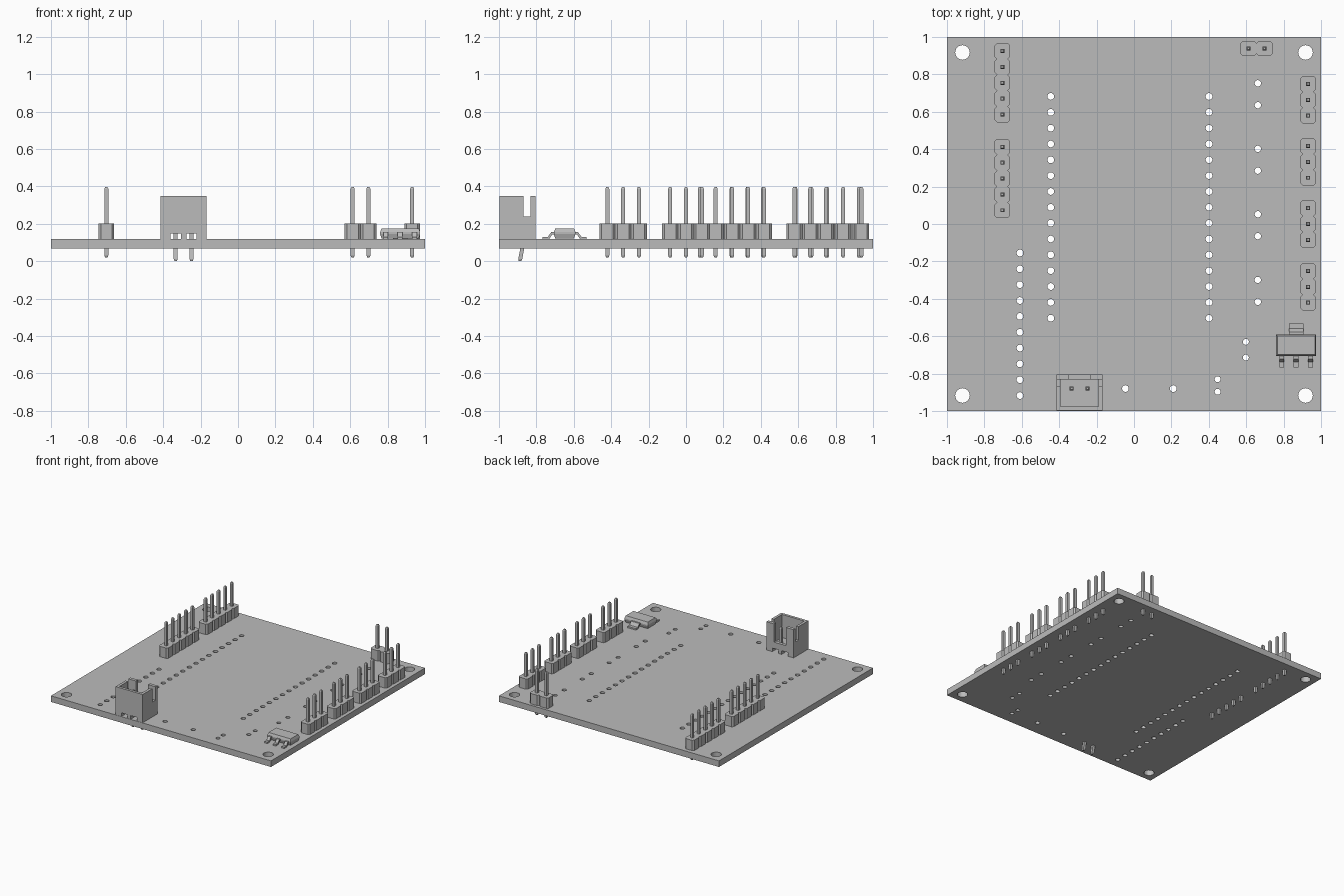
import bpy, bmesh, math
from mathutils import Matrix, Vector

cube = bpy.data.objects.get("Cube")
if cube:
    bpy.data.objects.remove(cube, do_unlink=True)

grey = bpy.data.materials.new("plain grey")
grey.use_nodes = True
COLOUR = (0.5, 0.5, 0.5, 1)
grey.diffuse_color = COLOUR
grey.node_tree.nodes["Principled BSDF"].inputs["Base Color"].default_value = COLOUR

PITCH = 0.0847
BOTTOM, TOP = 0.068, 0.118   # board faces


def finish(name, bm):
    bmesh.ops.recalc_face_normals(bm, faces=bm.faces)
    me = bpy.data.meshes.new(name)
    bm.to_mesh(me)
    bm.free()
    me.materials.append(grey)
    ob = bpy.data.objects.new(name, me)
    bpy.context.collection.objects.link(ob)
    return ob


def add_box(bm, x0, x1, y0, y1, z0, z1):
    m = (Matrix.Translation(((x0 + x1) / 2, (y0 + y1) / 2, (z0 + z1) / 2))
         @ Matrix.Diagonal((x1 - x0, y1 - y0, z1 - z0, 1)))
    bmesh.ops.create_cube(bm, size=1, matrix=m)


def add_prism(bm, points, offset):
    """Extrude a flat outline along an offset."""
    face = bm.faces.new([bm.verts.new(p) for p in points])
    ext = bmesh.ops.extrude_face_region(bm, geom=[face], use_keep_orig=True)
    verts = [v for v in ext["geom"] if isinstance(v, bmesh.types.BMVert)]
    bmesh.ops.translate(bm, verts=verts, vec=Vector(offset))


def add_loft(bm, sections):
    """Rectangular sections: centre x, centre y, z, half width, half depth."""
    rings = [[bm.verts.new((x + sx * w, y + sy * d, z))
              for sx, sy in ((-1, -1), (1, -1), (1, 1), (-1, 1))]
             for x, y, z, w, d in sections]
    for a, b in zip(rings, rings[1:]):
        for i in range(4):
            j = (i + 1) % 4
            bm.faces.new((a[i], a[j], b[j], b[i]))
    bm.faces.new(rings[0][::-1])
    bm.faces.new(rings[-1])


def cut(ob, cutter):
    mod = ob.modifiers.new("cut", "BOOLEAN")
    mod.operation = "DIFFERENCE"
    mod.solver = "EXACT"
    mod.object = cutter
    cutter.hide_render = True
    cutter.hide_viewport = True


# Circuit board with drilled holes
bm = bmesh.new()
add_box(bm, -1, 1, -1, 1, BOTTOM, TOP)
board = finish("board", bm)

holes = [(sx * 0.917, sy * 0.917, 0.039) for sx in (-1, 1) for sy in (-1, 1)]
for x, y, count in ((-0.445, 0.682, 15), (0.401, 0.682, 15), (-0.61, -0.155, 10)):
    holes += [(x, y - i * PITCH, 0.018) for i in range(count)]
for y in (0.752, 0.402, 0.052, -0.299):
    holes += [(0.662, y, 0.017), (0.662, y - 0.117, 0.017)]
holes += [(0.598, -0.63, 0.016), (0.598, -0.714, 0.016), (0.447, -0.83, 0.016),
          (0.447, -0.897, 0.016), (0.21, -0.88, 0.018), (-0.046, -0.88, 0.018)]
bm = bmesh.new()
for x, y, r in holes:
    bmesh.ops.create_cone(bm, cap_ends=True, segments=24, radius1=r, radius2=r,
                          depth=0.2, matrix=Matrix.Translation((x, y, 0.093)))
cut(board, finish("drill_cutter", bm))


# Pin headers: chamfered blocks with square pins
def header(name, x, y, count, along_x=False):
    half, w, c = PITCH / 2, 0.041, 0.012
    side = []
    for i in range(count):
        a = (i - (count - 1) / 2) * PITCH
        side += [(w - c, a - half), (w, a - half + c), (w, a + half - c)]
    side.append((w - c, count * half))
    outline = side + [(-u, v) for u, v in reversed(side)]
    place = (lambda u, v: (x + v, y + u)) if along_x else (lambda u, v: (x + u, y + v))
    bm = bmesh.new()
    add_prism(bm, [(*place(u, v), TOP) for u, v in outline], (0, 0, 0.085))
    finish(name + "_block", bm)
    bm = bmesh.new()
    for i in range(count):
        px, py = place(0, (i - (count - 1) / 2) * PITCH)
        add_loft(bm, [(px, py, z, h, h) for z, h in
                      ((0.02, 0.006), (0.03, 0.0105), (0.387, 0.0105), (0.397, 0.006))])
    finish(name + "_pins", bm)


header("right_header_back", -0.704, 0.755, 5)
header("right_header_front", -0.704, 0.243, 5)
header("back_header", 0.655, 0.938, 2, True)
for i, y in enumerate((0.664, 0.332, 0, -0.336)):
    header("left_header_%d" % (i + 1), 0.931, y, 3)

# Socket: open box with a slotted back wall and side notches
X0, X1, Y0, Y1, SOCKET_TOP = -0.414, -0.168, -0.998, -0.805, 0.35
MID = (X0 + X1) / 2
bm = bmesh.new()
add_box(bm, X0, X1, Y0, Y1, TOP, SOCKET_TOP)
socket = finish("socket_shell", bm)
cuts = [("cavity", X0 + 0.022, X1 - 0.022, Y0 + 0.022, Y1 - 0.026, 0.16, 0.4),
        ("side_notch", X0 - 0.1, X1 + 0.1, -0.87, -0.831, 0.24, 0.4),
        ("back_opening", MID - 0.056, MID + 0.056, -0.84, -0.7, 0.2, 0.4)]
for s in (-1, 1):
    px = MID + s * PITCH / 2
    cuts.append(("base_groove", px - 0.028, px + 0.028, -1.1, -0.7, 0.1, 0.148))
for name, *size in cuts:
    bm = bmesh.new()
    add_box(bm, *size)
    cut(socket, finish(name + "_cutter", bm))

# Socket pins, kinked below the board
bm = bmesh.new()
for s in (-1, 1):
    px = MID + s * PITCH / 2
    add_loft(bm, [(px, -0.888, 0, 0.006, 0.006), (px, -0.886, 0.012, 0.0105, 0.0105),
                  (px, -0.876, 0.065, 0.0105, 0.0105), (px, -0.88, 0.12, 0.0105, 0.0105),
                  (px, -0.88, 0.29, 0.0105, 0.0105), (px, -0.88, 0.3, 0.006, 0.006)])
finish("socket_pins", bm)

# Regulator chip: tapered body, back tab and three bent legs
CX, CY = 0.867, -0.649
bm = bmesh.new()
add_loft(bm, [(CX, CY, 0.121, 0.099, 0.05), (CX, CY, 0.145, 0.107, 0.058),
              (CX, CY, 0.155, 0.107, 0.058), (CX, CY, 0.175, 0.1, 0.05)])
finish("regulator_body", bm)


def lead(bm, x, width, direction):
    profile = ((0.05, 0.155), (0.072, 0.155), (0.09, 0.13), (0.117, 0.13),
               (0.117, 0.118), (0.083, 0.118), (0.066, 0.143), (0.05, 0.143))
    add_prism(bm, [(x - width / 2, CY + direction * d, z) for d, z in profile],
              (width, 0, 0))


bm = bmesh.new()
lead(bm, CX, 0.076, 1)
for i in (-1, 0, 1):
    lead(bm, CX + i * 0.077, 0.026, -1)
finish("regulator_leads", bm)
